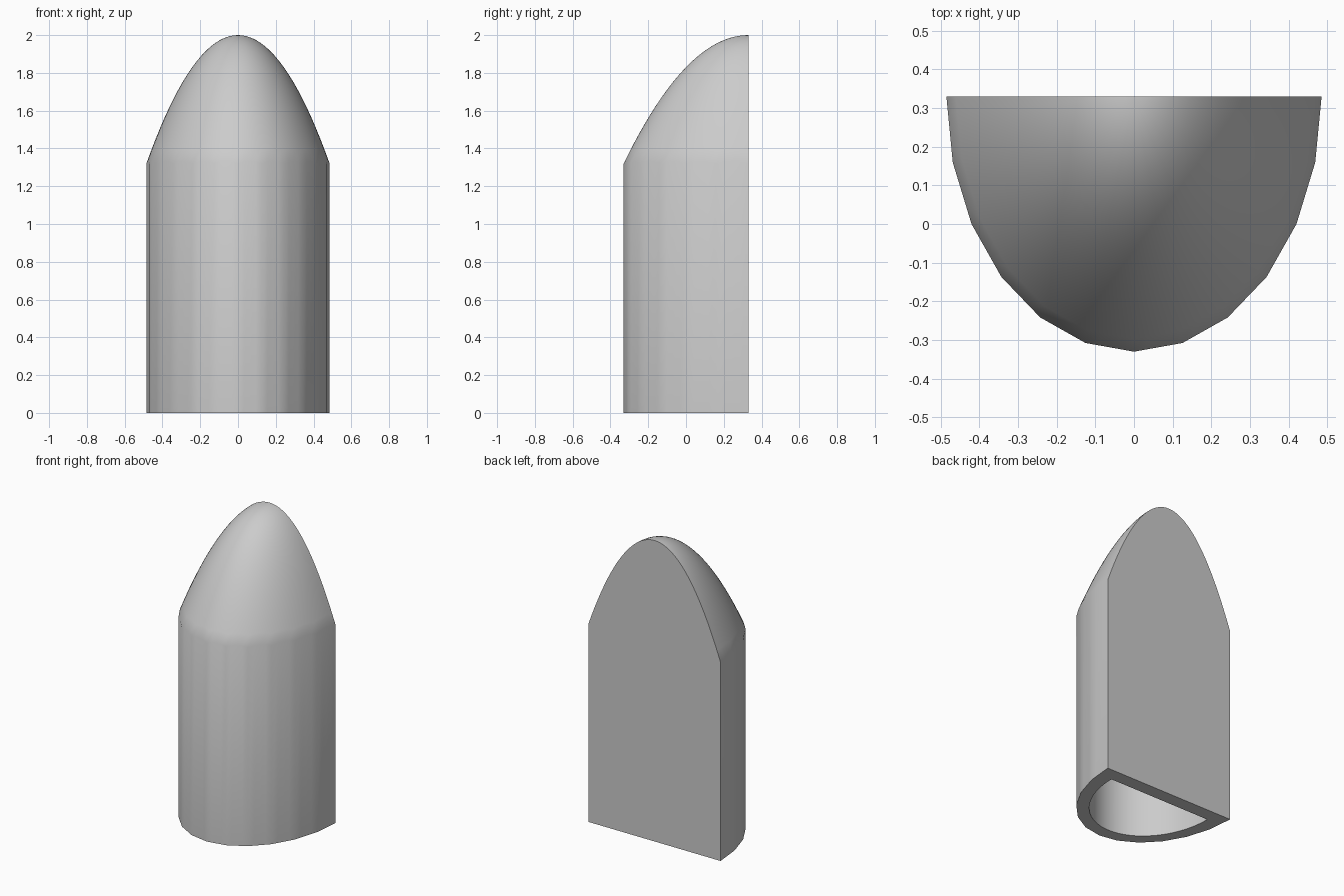
import bpy, bmesh
from math import cos, sin, pi, radians

default = bpy.data.objects.get("Cube")
if default:
    bpy.data.objects.remove(default, do_unlink=True)

FACETS, SUB, RINGS = 12, 4, 20


def half_ellipse(faceted):
    """Unit half circle, either true or made of straight facets."""
    def at(i):
        a = pi * i / FACETS
        return cos(a), -sin(a)
    pts = []
    for k in range(FACETS * SUB + 1):
        i, f = divmod(k, SUB)
        if faceted and f:
            (x0, y0), (x1, y1), t = at(i), at(i + 1), f / SUB
            pts.append((x0 + (x1 - x0) * t, y0 + (y1 - y0) * t))
        else:
            pts.append(at(k / SUB))
    return pts


def domed_shell(bm, a, b, back_y, shoulder, top, faceted, inward=False):
    """Half-elliptic wall with a paraboloid dome and a flat back."""
    unit = half_ellipse(faceted)
    rows = [[bm.verts.new((a * x, back_y + b * y, 0)) for x, y in unit]]
    for r in range(RINGS):
        t = 1 - r / RINGS
        rows.append([bm.verts.new((a * x * t, back_y + b * y * t,
                                   top - (top - shoulder) * t * t * (x * x + y * y)))
                     for x, y in unit])
    apex = bm.verts.new((0, back_y, top))
    faces = []
    for low, high in zip(rows, rows[1:]):
        for i in range(len(unit) - 1):
            faces.append(bm.faces.new((low[i + 1], low[i], high[i], high[i + 1])))
    for p, q in zip(rows[-1], rows[-1][1:]):
        faces.append(bm.faces.new((q, p, apex)))
    outline = [row[0] for row in rows] + [apex] + [row[-1] for row in reversed(rows)]
    faces.append(bm.faces.new(outline[::-1]))
    if inward:
        bmesh.ops.reverse_faces(bm, faces=faces)
    return rows[0]


bm = bmesh.new()
# Outer body and hollow inside
outer = domed_shell(bm, 0.485, 0.66, 0.33, 1.32, 2.0, True)
inner = domed_shell(bm, 0.38, 0.485, 0.24, 1.32, 1.88, False, inward=True)
# Bottom rim joining the two
n = len(outer)
for i in range(n):
    j = (i + 1) % n
    bm.faces.new((outer[i], outer[j], inner[j], inner[i]))
bmesh.ops.recalc_face_normals(bm, faces=bm.faces[:])

mesh = bpy.data.meshes.new("domed_half_shell")
bm.to_mesh(mesh)
bm.free()
shell = bpy.data.objects.new("domed_half_shell", mesh)
bpy.context.collection.objects.link(shell)

# Plain grey
grey = bpy.data.materials.new("plain_grey")
grey.use_nodes = True
colour = (0.6, 0.6, 0.6, 1)
grey.diffuse_color = colour
grey.node_tree.nodes["Principled BSDF"].inputs["Base Color"].default_value = colour
mesh.materials.append(grey)

bpy.ops.object.select_all(action="DESELECT")
shell.select_set(True)
bpy.context.view_layer.objects.active = shell
bpy.ops.object.shade_smooth_by_angle(angle=radians(30))
